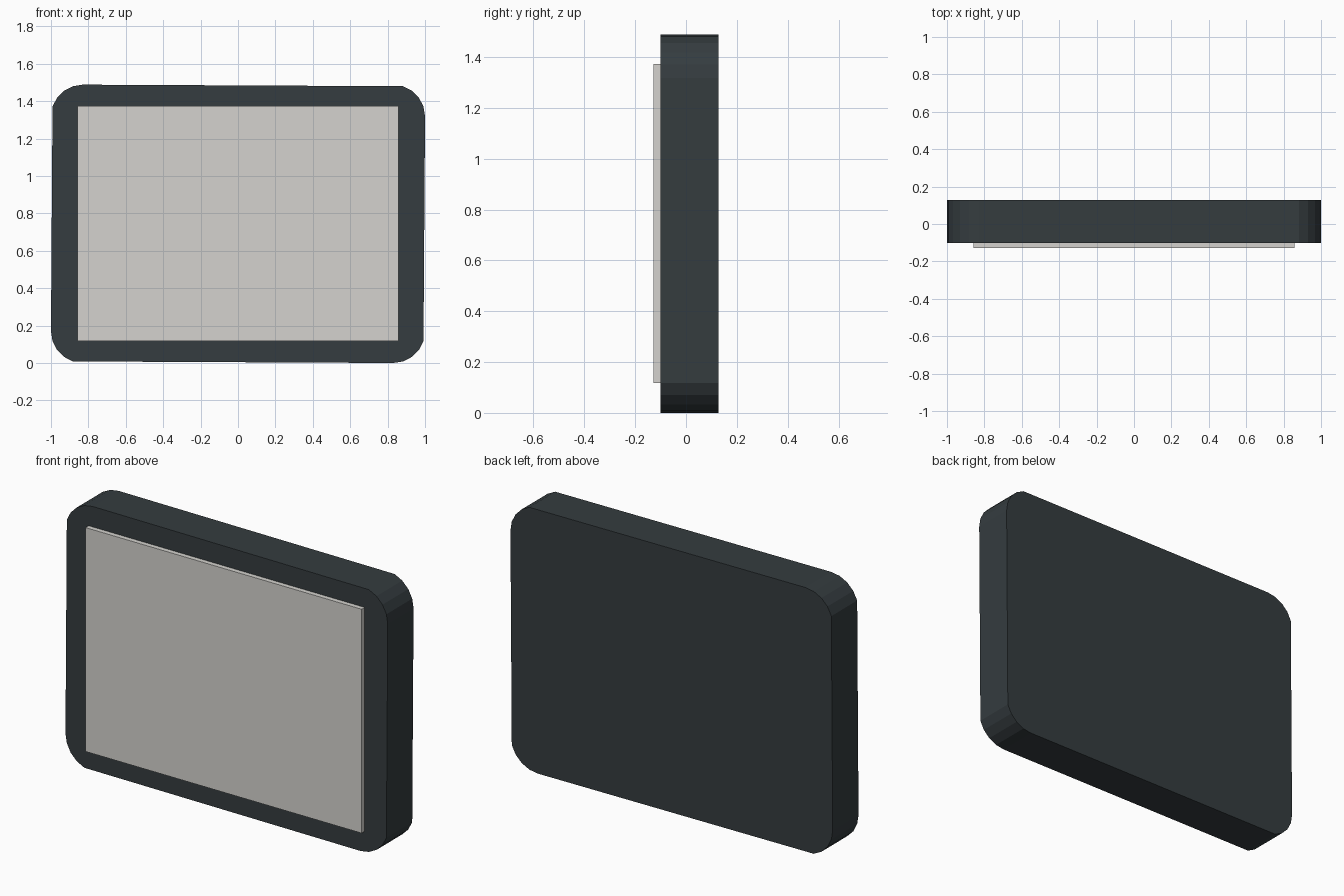
import bpy, bmesh
from math import cos, sin, radians

if "Cube" in bpy.data.objects:
    bpy.data.objects.remove(bpy.data.objects["Cube"])

W, H, R = 1.0, 1.488, 0.17      # half width, height, corner radius
BACK, FRONT, FACE = 0.128, -0.101, -0.128


def plate(name, outline, y_front, y_back, colour):
    """Extrude an x-z outline along y into a closed flat-shaded slab."""
    bm = bmesh.new()
    face = bm.faces.new([bm.verts.new((x, y_front, z)) for x, z in outline])
    ext = bmesh.ops.extrude_face_region(bm, geom=[face], use_keep_orig=True)
    moved = [g for g in ext["geom"] if isinstance(g, bmesh.types.BMVert)]
    bmesh.ops.translate(bm, verts=moved, vec=(0, y_back - y_front, 0))
    bmesh.ops.recalc_face_normals(bm, faces=bm.faces)
    mesh = bpy.data.meshes.new(name)
    bm.to_mesh(mesh)
    bm.free()
    mat = bpy.data.materials.new(name + "_colour")
    mat.diffuse_color = colour
    mat.use_nodes = True
    mat.node_tree.nodes["Principled BSDF"].inputs["Base Color"].default_value = mat.diffuse_color
    mesh.materials.append(mat)
    obj = bpy.data.objects.new(name, mesh)
    bpy.context.collection.objects.link(obj)
    return obj


# Rounded casing outline: each corner arc stops one 18 degree step short,
# which gives the long edges their very slight slant
corners = [(W - R, H - R), (R - W, H - R), (R - W, R), (W - R, R)]
outline = [(cx + R * cos(radians(90 * q + 18 * i)),
            cz + R * sin(radians(90 * q + 18 * i)))
           for q, (cx, cz) in enumerate(corners) for i in range(5)]
plate("casing", outline, FRONT, BACK, (0.035, 0.045, 0.05, 1))

# Raised rectangular screen on the front
sx, z0, z1 = 0.857, 0.117, 1.373
plate("screen", [(-sx, z0), (sx, z0), (sx, z1), (-sx, z1)],
      FACE, FRONT + 0.01, (0.66, 0.65, 0.62, 1))
